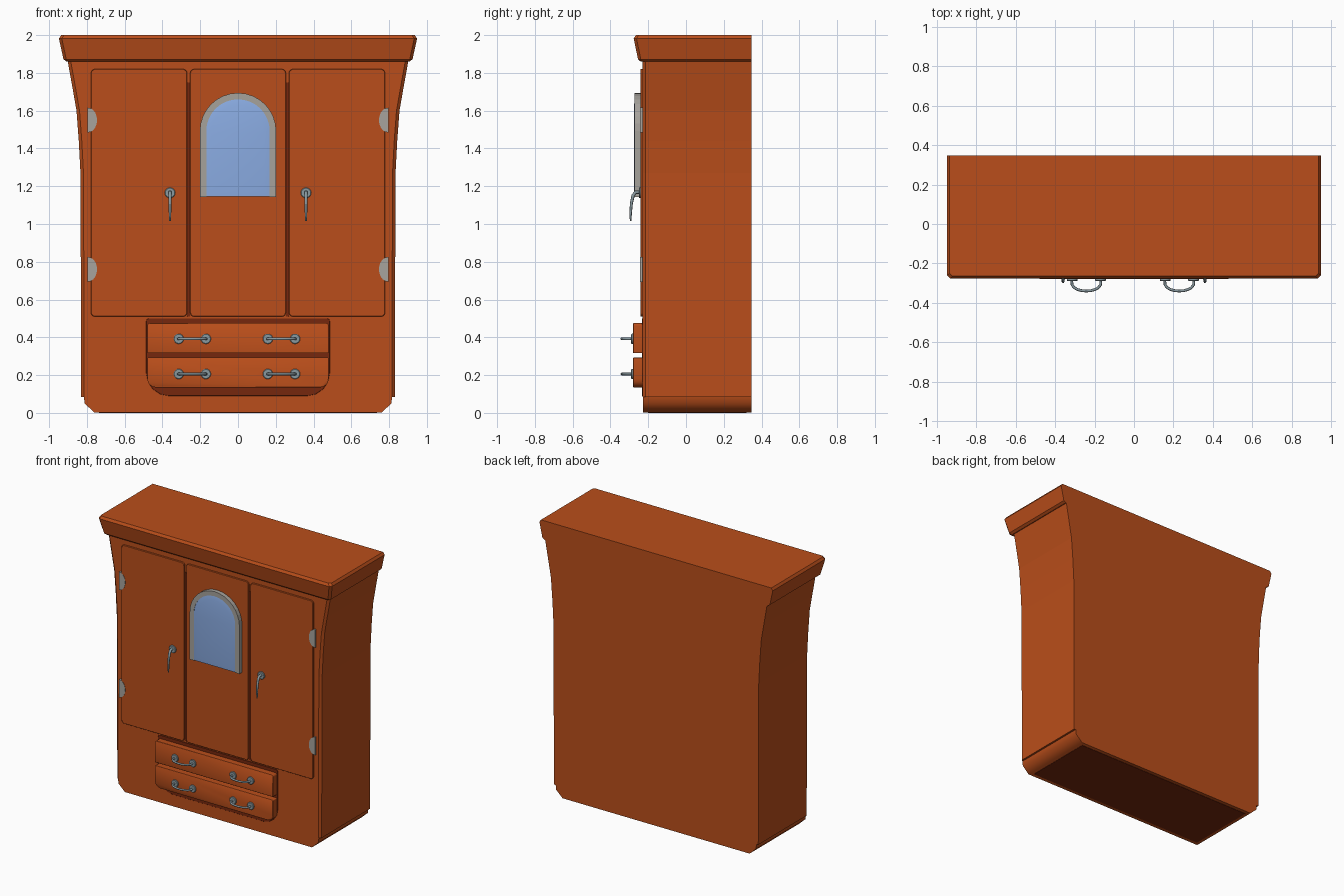
import bpy, bmesh, math
from mathutils import Vector

if "Cube" in bpy.data.objects:
    bpy.data.objects.remove(bpy.data.objects["Cube"])


def material(name, rgb):
    m = bpy.data.materials.new(name)
    m.diffuse_color = (*rgb, 1)
    m.use_nodes = True
    m.node_tree.nodes["Principled BSDF"].inputs["Base Color"].default_value = m.diffuse_color
    return m


WOOD = material("orange wood", (0.49, 0.076, 0.0105))
DARK = material("dark wood", (0.18, 0.02, 0.004))
GLASS = material("blue glass", (0.26, 0.42, 0.78))
FRAME = material("grey frame", (0.38, 0.36, 0.33))
STEEL = material("steel", (0.25, 0.32, 0.35))
HINGE = material("hinge grey", (0.39, 0.37, 0.34))


def loft(name, rings, mat, smooth=0):
    """Skin equal-length rings of 3D points and cap both ends."""
    bm = bmesh.new()
    vs = [[bm.verts.new(p) for p in r] for r in rings]
    n = len(rings[0])
    for a, b in zip(vs, vs[1:]):
        for i in range(n):
            j = (i + 1) % n
            bm.faces.new((a[i], a[j], b[j], b[i]))
    bm.faces.new(vs[0])
    bm.faces.new(vs[-1])
    bmesh.ops.recalc_face_normals(bm, faces=bm.faces)
    me = bpy.data.meshes.new(name)
    bm.to_mesh(me)
    bm.free()
    me.materials.append(mat)
    ob = bpy.data.objects.new(name, me)
    bpy.context.collection.objects.link(ob)
    if smooth:
        bpy.ops.object.select_all(action='DESELECT')
        ob.select_set(True)
        bpy.context.view_layer.objects.active = ob
        bpy.ops.object.shade_smooth_by_angle(angle=math.radians(smooth))
    return ob


def at_y(profile, y):
    return [(x, y, z) for x, z in profile]


def mirrored(half):
    return half + [(-x, z) for x, z in reversed(half)]


def round_rect(x0, x1, z0, z1, r_top, r_bot, steps=4):
    pts = []
    for cx, cz, r, a0 in ((x1 - r_top, z1 - r_top, r_top, 0), (x0 + r_top, z1 - r_top, r_top, 90),
                          (x0 + r_bot, z0 + r_bot, r_bot, 180), (x1 - r_bot, z0 + r_bot, r_bot, 270)):
        for i in range(steps + 1):
            a = math.radians(a0 + 90 * i / steps)
            pts.append((cx + r * math.cos(a), cz + r * math.sin(a)))
    return pts


def shrink(pts, d):
    cx = (min(p[0] for p in pts) + max(p[0] for p in pts)) / 2
    cz = (min(p[1] for p in pts) + max(p[1] for p in pts)) / 2
    w = max(p[0] for p in pts) - cx
    h = max(p[1] for p in pts) - cz
    return [(cx + (x - cx) * (1 - d / w), cz + (z - cz) * (1 - d / h)) for x, z in pts]


def panel(name, pts, back, front, mat, bevel=0.002, smooth=0):
    return loft(name, [at_y(pts, back), at_y(pts, front + bevel), at_y(shrink(pts, bevel), front)], mat, smooth)


def tube(name, points, r, mat):
    cu = bpy.data.curves.new(name, 'CURVE')
    cu.dimensions = '3D'
    cu.bevel_depth = r
    cu.bevel_resolution = 2
    cu.use_fill_caps = True
    sp = cu.splines.new('POLY')
    sp.points.add(len(points) - 1)
    for p, q in zip(sp.points, points):
        p.co = (*q[:3], 1)
        p.radius = q[3] if len(q) > 3 else 1
    cu.materials.append(mat)
    ob = bpy.data.objects.new(name, cu)
    bpy.context.collection.objects.link(ob)


def disc(name, x, z, r, back, front, mat):
    pts = [(x + r * math.cos(i * math.pi / 8), z + r * math.sin(i * math.pi / 8)) for i in range(16)]
    panel(name, pts, back, front, mat, 0.003, 40)


BACK = 0.347

# flared body with chamfered front edges
side = [(0.83, 0.085), (0.834, 1.27), (0.843, 1.44), (0.855, 1.6), (0.876, 1.72), (0.903, 1.87)]
inner = [(x - 0.016, z) for x, z in side]
loft("body", [at_y(mirrored(inner), -0.23), at_y(mirrored(side), -0.215), at_y(mirrored(side), BACK)], WOOD)

# plinth with cut lower corners, dark underside
foot = mirrored([(0.76, 0.002), (0.812, 0.05), (0.816, 0.087)])
loft("plinth", [at_y(foot, -0.227), at_y(foot, BACK)], WOOD, 60)
loft("underside", [[(x, y, z) for x, y in ((-0.735, -0.2), (0.735, -0.2), (0.735, 0.32), (-0.735, 0.32))]
                   for z in (0, 0.006)], DARK)


# cornice
def cornice_ring(w, front, z, c=0.015):
    return [(w, BACK, z), (w, front + c, z), (w - c, front, z),
            (-w + c, front, z), (-w, front + c, z), (-w, BACK, z)]


loft("cornice", [cornice_ring(0.907, -0.24, 1.86), cornice_ring(0.924, -0.254, 1.872),
                 cornice_ring(0.948, -0.277, 1.982), cornice_ring(0.936, -0.265, 2.0)], WOOD)

# doors and the dark gaps around them
for name, x0, x1 in (("left_door", -0.778, -0.27), ("middle_panel", -0.253, 0.253), ("right_door", 0.27, 0.778)):
    panel(name, round_rect(x0, x1, 0.51, 1.82, 0.02, 0.02), -0.225, -0.241, WOOD)
for s in (-1, 1):
    panel("door_gap", round_rect(s * 0.2615 - 0.0085, s * 0.2615 + 0.0085, 0.51, 1.75, 0.002, 0.002, 1),
          -0.228, -0.233, DARK, 0.001)
panel("drawer_recess", round_rect(-0.486, 0.486, 0.09, 0.50, 0.015, 0.12), -0.228, -0.233, DARK, 0.001)


# arched window: frame strip and bevelled glass
def arch(w, top, bottom, n=16):
    return ([(w, bottom)] + [(w * math.cos(math.pi * i / n), top - w + w * math.sin(math.pi * i / n))
                             for i in range(n + 1)] + [(-w, bottom)])


outer, hole = arch(0.202, 1.694, 1.143), arch(0.168, 1.66, 1.143)
panel("window_frame", outer + hole[::-1], -0.235, -0.272, FRAME, 0.0)
glass = arch(0.169, 1.661, 1.145)
loft("window_glass", [at_y(glass, -0.235), at_y(glass, -0.270), at_y(shrink(glass, 0.03), -0.275)], GLASS, 30)

# hinges: half-round plates
for s in (-1, 1):
    for z in (1.55, 0.76):
        pts = [(s * (0.796 - 0.05 * math.sin(math.pi * i / 10)), z + 0.066 * math.cos(math.pi * i / 10))
               for i in range(11)]
        panel("hinge", pts, -0.228, -0.2435, HINGE, 0.0)

# lever handles on the doors, tapering downwards
for s in (-1, 1):
    x = s * 0.36
    disc("lever_rosette", x, 1.165, 0.028, -0.236, -0.25, STEEL)
    tube("lever_handle", [(x, -0.245, 1.168, 1.5), (x, -0.268, 1.168, 1.5), (x, -0.28, 1.15, 1.5),
                          (x, -0.289, 1.11, 1.3), (x, -0.293, 1.06, 1.1), (x, -0.293, 1.015, 0.7)], 0.006, STEEL)

# drawers with bow pulls
for name, z0, z1, rt, rb, zh in (("upper_drawer", 0.316, 0.475, 0.015, 0.005, 0.392),
                                 ("lower_drawer", 0.135, 0.292, 0.005, 0.045, 0.206)):
    panel(name, round_rect(-0.48, 0.48, z0, z1, rt, rb), -0.225, -0.28, WOOD, 0.002, 40)
    for cx in (-0.242, 0.23):
        for s in (-1, 1):
            disc("pull_rosette", cx + s * 0.072, zh, 0.027, -0.276, -0.29, STEEL)
        arc = [(cx + 0.076 * math.cos(math.pi * i / 10), -0.285 - 0.055 * math.sin(math.pi * i / 10) ** 0.7, zh)
               for i in range(1, 10)]
        tube("drawer_pull", [(cx + 0.074, -0.282, zh)] + arc + [(cx - 0.074, -0.282, zh)], 0.007, STEEL)
